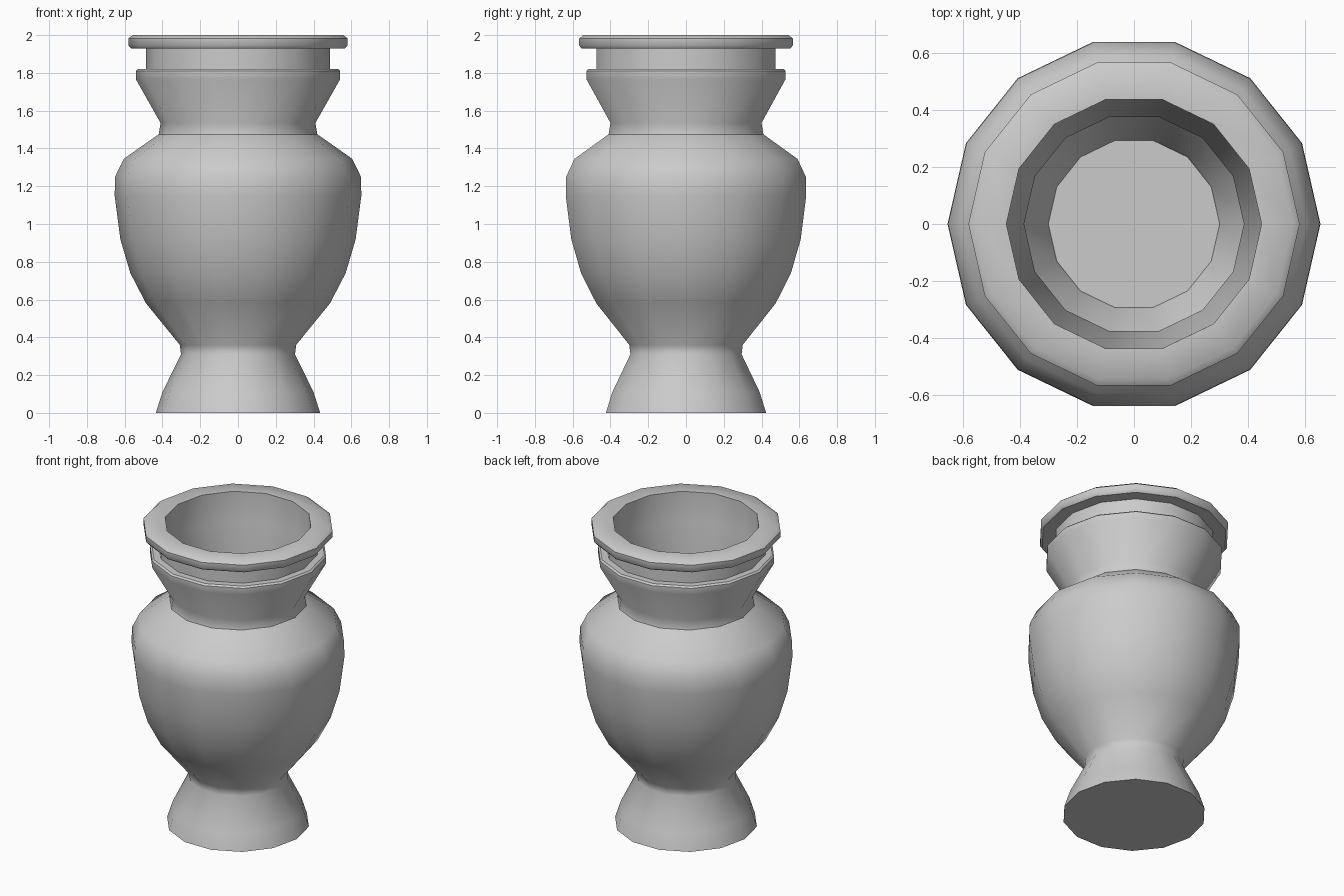
import bpy, bmesh, math

if "Cube" in bpy.data.objects:
    bpy.data.objects.remove(bpy.data.objects["Cube"])

SIDES = 14


def lathe(name, profile):
    """Revolve (radius, z) points around z; both ends are capped."""
    bm = bmesh.new()
    rings = []
    for r, z in profile:
        rings.append([bm.verts.new((r * math.cos(2 * math.pi * i / SIDES),
                                    r * math.sin(2 * math.pi * i / SIDES), z))
                      for i in range(SIDES)])
    for low, high in zip(rings, rings[1:]):
        for i in range(SIDES):
            j = (i + 1) % SIDES
            bm.faces.new((low[i], low[j], high[j], high[i]))
    bm.faces.new(rings[0][::-1])
    bm.faces.new(rings[-1])
    mesh = bpy.data.meshes.new(name)
    bm.to_mesh(mesh)
    bm.free()
    obj = bpy.data.objects.new(name, mesh)
    bpy.context.collection.objects.link(obj)
    bpy.context.view_layer.objects.active = obj
    obj.select_set(True)
    bpy.ops.object.shade_smooth_by_angle(angle=math.radians(42))
    return obj


# Flared foot
foot = [(0.435, 0), (0.40, 0.11), (0.302, 0.31), (0.308, 0.36)]
# Belly and shoulder
belly = [(0.487, 0.58), (0.57, 0.74), (0.623, 0.92), (0.653, 1.15),
         (0.651, 1.25), (0.605, 1.345), (0.42, 1.475)]
# Flared collar, recessed neck band and lip
neck = [(0.41, 1.535), (0.541, 1.767), (0.541, 1.81), (0.53, 1.82),
        (0.487, 1.82), (0.487, 1.93), (0.567, 1.93), (0.58, 1.945),
        (0.58, 1.983), (0.557, 2.0)]
# Hollow inside, from the mouth down to the floor
inside = [(0.447, 2.0), (0.445, 1.80), (0.385, 1.53), (0.39, 1.48),
          (0.57, 1.34), (0.615, 1.24), (0.615, 1.15), (0.588, 0.93),
          (0.535, 0.75), (0.452, 0.60), (0.305, 0.39), (0.30, 0.37)]

lathe("vase", foot + belly + neck + inside)
